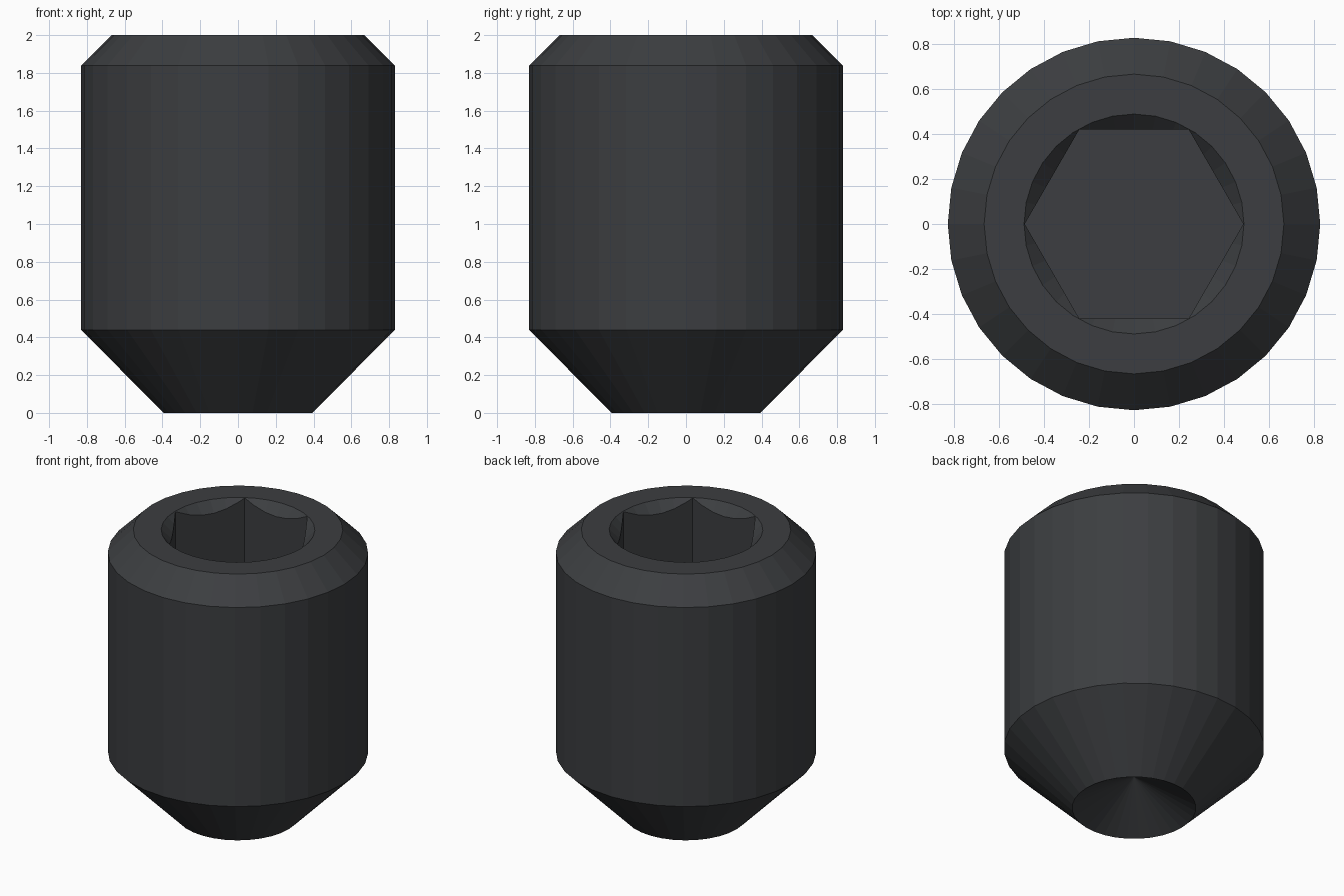
import bpy, bmesh, math

if "Cube" in bpy.data.objects:
    bpy.data.objects.remove(bpy.data.objects["Cube"])

SIDES = 32
steel = bpy.data.materials.new("dark_steel")
steel.diffuse_color = (0.045, 0.048, 0.052, 1)
steel.use_nodes = True
steel.node_tree.nodes["Principled BSDF"].inputs["Base Color"].default_value = steel.diffuse_color


def lathe(name, profile, sides):
    """Revolve an (r, z) profile around z into a closed flat-faced solid."""
    bm = bmesh.new()
    verts = [bm.verts.new((r, 0, z)) for r, z in profile]
    edges = [bm.edges.new(pair) for pair in zip(verts, verts[1:])]
    bmesh.ops.spin(bm, geom=verts + edges, cent=(0, 0, 0), axis=(0, 0, 1),
                   angle=math.tau, steps=sides, use_merge=False)
    bmesh.ops.remove_doubles(bm, verts=bm.verts[:], dist=1e-4)
    bmesh.ops.recalc_face_normals(bm, faces=bm.faces[:])
    mesh = bpy.data.meshes.new(name)
    bm.to_mesh(mesh)
    bm.free()
    mesh.materials.append(steel)
    obj = bpy.data.objects.new(name, mesh)
    bpy.context.collection.objects.link(obj)
    return obj


# Body: cup point, lower taper, shank, top chamfer and socket countersink
body = lathe("set_screw_body", [
    (0, 0.228), (0.395, 0), (0.83, 0.44), (0.83, 1.84),
    (0.668, 2), (0.49, 2), (0, 1.51)], SIDES)

# Hexagonal key socket, corners on the x axis
socket = lathe("hex_socket_cutter", [
    (0, 1.22), (0.487, 1.22), (0.487, 2.2), (0, 2.2)], 6)
socket.hide_render = True

cut = body.modifiers.new("hex_socket", 'BOOLEAN')
cut.operation = 'DIFFERENCE'
cut.solver = 'EXACT'
cut.object = socket

# Apply the cut and drop the cutter
bpy.context.view_layer.objects.active = body
bpy.ops.object.modifier_apply(modifier=cut.name)
bpy.data.objects.remove(socket)
